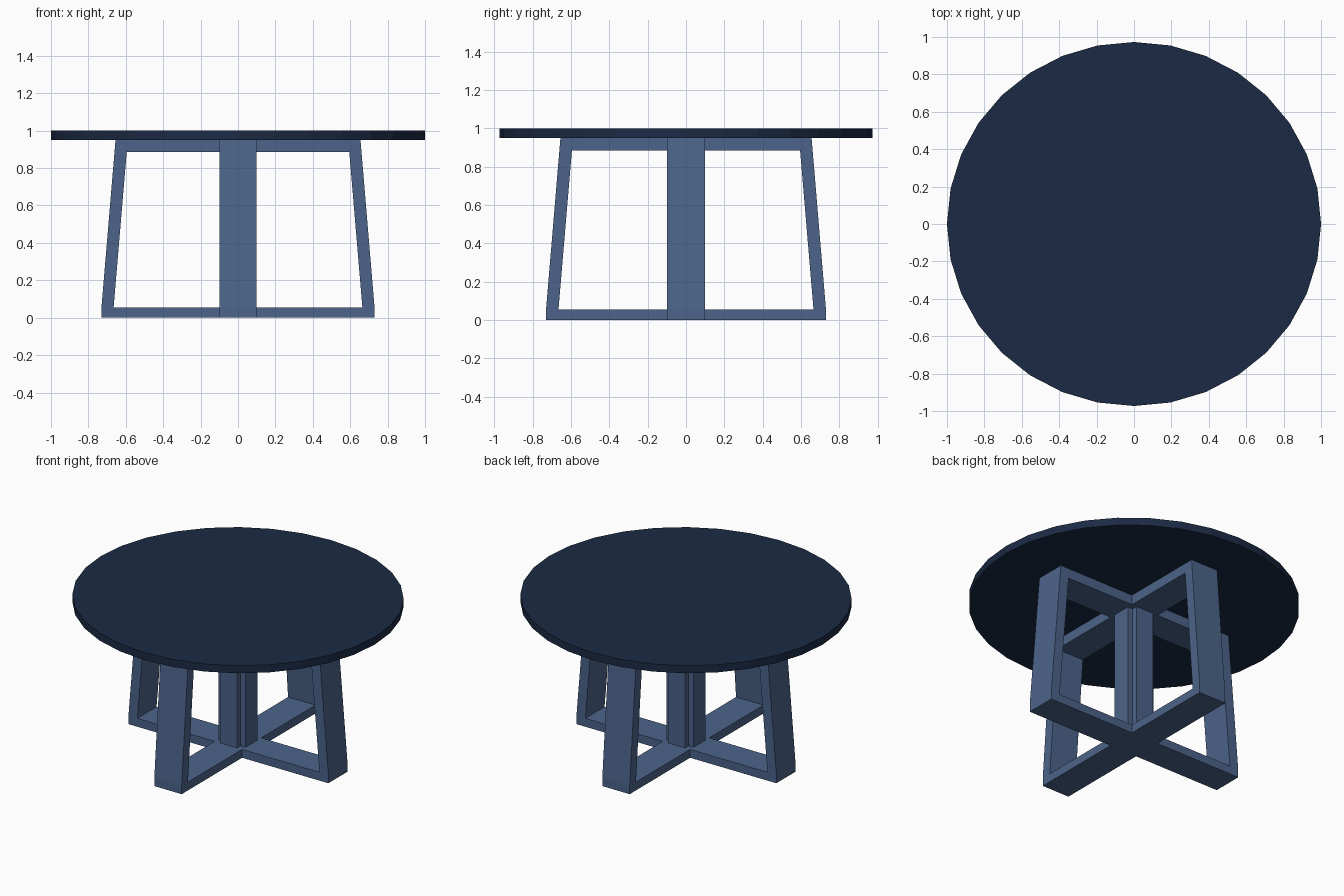
import bpy, bmesh, math
from mathutils import Matrix

if "Cube" in bpy.data.objects:
    bpy.data.objects.remove(bpy.data.objects["Cube"])

NAMES = ("right_leg_frame", "back_leg_frame", "left_leg_frame", "front_leg_frame")


def material(name, color):
    m = bpy.data.materials.new(name)
    m.diffuse_color = (*color, 1)
    m.use_nodes = True
    m.node_tree.nodes["Principled BSDF"].inputs["Base Color"].default_value = m.diffuse_color
    return m


def add_object(name, bm, mat):
    bmesh.ops.recalc_face_normals(bm, faces=bm.faces)
    me = bpy.data.meshes.new(name)
    bm.to_mesh(me)
    bm.free()
    me.materials.append(mat)
    ob = bpy.data.objects.new(name, me)
    bpy.context.collection.objects.link(ob)
    return ob


def prism(profile, vector):
    """Closed solid made by extruding a flat 3D outline."""
    bm = bmesh.new()
    face = bm.faces.new([bm.verts.new(p) for p in profile])
    ext = bmesh.ops.extrude_face_region(bm, geom=[face], use_keep_orig=True)
    verts = [g for g in ext["geom"] if isinstance(g, bmesh.types.BMVert)]
    bmesh.ops.translate(bm, verts=verts, vec=vector)
    return bm


navy = material("navy_top", (0.011, 0.023, 0.058))
blue = material("blue_base", (0.072, 0.127, 0.254))

# Round top, 32 sides, slightly narrower front to back
rim = [(math.cos(a), 0.973 * math.sin(a), 0.95)
       for a in (i * math.tau / 32 for i in range(32))]
add_object("table_top", prism(rim, (0, 0, 0.05)), navy)

# Four C-shaped leg frames around the centre
W = 0.1
c_shape = [(W, 0), (0.73, 0), (0.73, 0.055), (0.655, 0.95), (W, 0.95),
           (W, 0.885), (0.595, 0.885), (0.665, 0.055), (W, 0.055)]
for i, name in enumerate(NAMES):
    bm = prism([(x, -W, z) for x, z in c_shape], (0, 2 * W, 0))
    bm.transform(Matrix.Rotation(i * math.pi / 2, 4, 'Z'))
    add_object(name, bm, blue)

# Hubs where the bars cross
square = [(-W, -W), (W, -W), (W, W), (-W, W)]
for name, z, h in (("lower_hub", 0, 0.055), ("upper_hub", 0.885, 0.065)):
    add_object(name, prism([(x, y, z) for x, y in square], (0, 0, h)), blue)

# Plus-shaped centre column
N = 0.063
plus = []
for i in range(4):
    c, s = round(math.cos(i * math.pi / 2)), round(math.sin(i * math.pi / 2))
    for x, y in ((W, -N), (W, N), (N, N)):
        plus.append((x * c - y * s, x * s + y * c, 0.055))
add_object("centre_column", prism(plus, (0, 0, 0.83)), blue)
